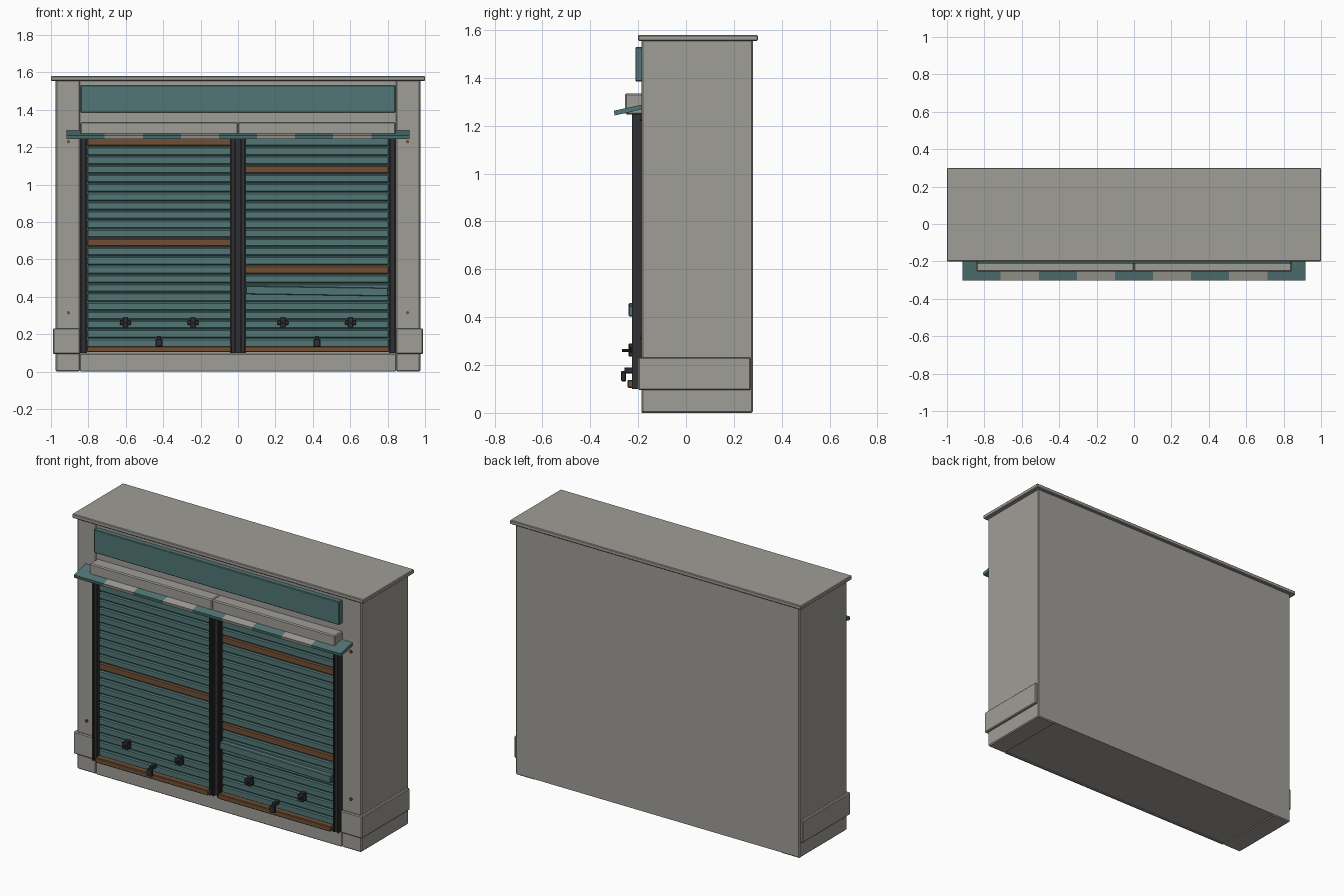
import bpy
from math import radians, atan2, hypot

cube = bpy.data.objects.get("Cube")
if cube:
    bpy.data.objects.remove(cube, do_unlink=True)


def material(name, rgb):
    m = bpy.data.materials.new(name)
    m.use_nodes = True
    m.diffuse_color = (*rgb, 1)
    m.node_tree.nodes["Principled BSDF"].inputs["Base Color"].default_value = (*rgb, 1)
    return m


STONE = material("warm grey", (0.35, 0.34, 0.31))
TEAL = material("dull teal", (0.085, 0.18, 0.18))
RUST = material("rust brown", (0.16, 0.08, 0.035))
DARK = material("dark metal", (0.03, 0.03, 0.032))


def box(name, x, y, z, mat, bevel=0.0, tilt=(0, 0, 0)):
    """Box from (min, max) ranges on each axis."""
    bpy.ops.mesh.primitive_cube_add(
        size=1, location=[sum(r) / 2 for r in (x, y, z)], rotation=tilt)
    ob = bpy.context.object
    ob.name = name
    ob.scale = [r[1] - r[0] for r in (x, y, z)]
    bpy.ops.object.transform_apply(location=False, rotation=False, scale=True)
    ob.data.materials.append(mat)
    if bevel:
        mod = ob.modifiers.new("Bevel", "BEVEL")
        mod.width = bevel
        mod.segments = 1
    return ob


def cylinder(name, radius, depth, loc, mat, sides=10):
    """Cylinder pointing out of the front."""
    bpy.ops.mesh.primitive_cylinder_add(
        vertices=sides, radius=radius, depth=depth, location=loc, rotation=(radians(90), 0, 0))
    ob = bpy.context.object
    ob.name = name
    ob.data.materials.append(mat)
    bpy.ops.object.shade_smooth_by_angle()
    return ob


def span(a, b, side):
    """Mirror an x range to the chosen side."""
    return (a, b) if side > 0 else (-b, -a)


SIDES = ((1, "left"), (-1, "right"))

# Wall, roof slab and sill
box("wall", (-0.85, 0.85), (-0.18, 0.28), (0.005, 1.56), STONE)
box("roof_slab", (-1, 1), (-0.2, 0.3), (1.555, 1.58), STONE, 0.004)
box("sill", (-0.845, 0.845), (-0.187, -0.17), (0, 0.095), STONE, 0.004)

# Pillars with plinth blocks and bolts
for s, side in SIDES:
    box(f"{side}_pillar", span(0.845, 0.975, s), (-0.185, 0.28), (0, 1.56), STONE, 0.006)
    box(f"{side}_plinth", span(0.845, 0.99, s), (-0.2, 0.27), (0.095, 0.232), STONE, 0.005)
    for z in (0.315, 1.23):
        cylinder(f"{side}_bolt", 0.009, 0.012, (s * 0.907, -0.187, z), RUST)

# Sign panel
box("sign_panel", (-0.842, 0.842), (-0.212, -0.17), (1.385, 1.53), TEAL, 0.004)

# Roller shutters: slats, rails, roll box and bottom bar
PITCH = 0.0488
COUNT = 23
RUSTY = {1: (3, 14), -1: (0, 11)}
for s, side in SIDES:
    opening = span(0.035, 0.808, s)
    box(f"{side}_shutter_backing", opening, (-0.196, -0.17), (0.11, 1.25), TEAL)
    for i in range(COUNT):
        top = 1.25 - i * PITCH
        box(f"{side}_slat", opening, (-0.21, -0.19), (top - PITCH + 0.004, top),
            RUST if i in RUSTY[s] else TEAL, 0.006)
    box(f"{side}_bottom_bar", opening, (-0.245, -0.19), (0.105, 0.137), RUST, 0.004)
    box(f"{side}_roll_box", span(0, 0.842, s), (-0.255, -0.17), (1.248, 1.335), STONE, 0.006)
    # Each rail is a channel with two lips
    for a, b in ((0.808, 0.845), (0.013, 0.042)):
        box(f"{side}_rail_web", span(a, b, s), (-0.215, -0.17), (0.1, 1.25), DARK)
        for lip in (a, b - 0.009):
            box(f"{side}_rail_lip", span(lip, lip + 0.009, s), (-0.225, -0.2), (0.1, 1.25), DARK)

    # Latches
    for x in (0.24, 0.602):
        c = s * x
        box(f"{side}_latch_plate", (c - 0.014, c + 0.014), (-0.24, -0.2), (0.236, 0.29), DARK, 0.003)
        box(f"{side}_latch_bar", (c - 0.03, c + 0.03), (-0.238, -0.228), (0.25, 0.276), DARK, 0.003)
        cylinder(f"{side}_latch_knob", 0.007, 0.03, (c, -0.253, 0.261), DARK)
    # Padlock and hasp
    c = s * 0.422
    box(f"{side}_hasp", (c - 0.011, c + 0.011), (-0.258, -0.205), (0.165, 0.19), DARK, 0.003)
    box(f"{side}_padlock", (c - 0.018, c + 0.018), (-0.272, -0.25), (0.132, 0.175), DARK, 0.004)

# Loose slat hanging crooked on one shutter
box("loose_slat", (0.042, 0.803), (-0.24, -0.2), (0.409, 0.453), TEAL, 0.003, (0, radians(0.8), 0))
box("centre_post", (-0.013, 0.013), (-0.205, -0.17), (0.1, 1.25), DARK)

# Striped awning sloping down to the front
STRIPES = 9
WIDTH = 1.832 / STRIPES
run, drop = 0.12, 0.026
length = hypot(run, drop)
for i in range(STRIPES):
    x = -0.916 + i * WIDTH
    box("awning_stripe", (x, x + WIDTH), (-0.24 - length / 2, -0.24 + length / 2),
        (1.256, 1.276), STONE if i % 2 else TEAL, 0, (atan2(drop, run), 0, 0))
